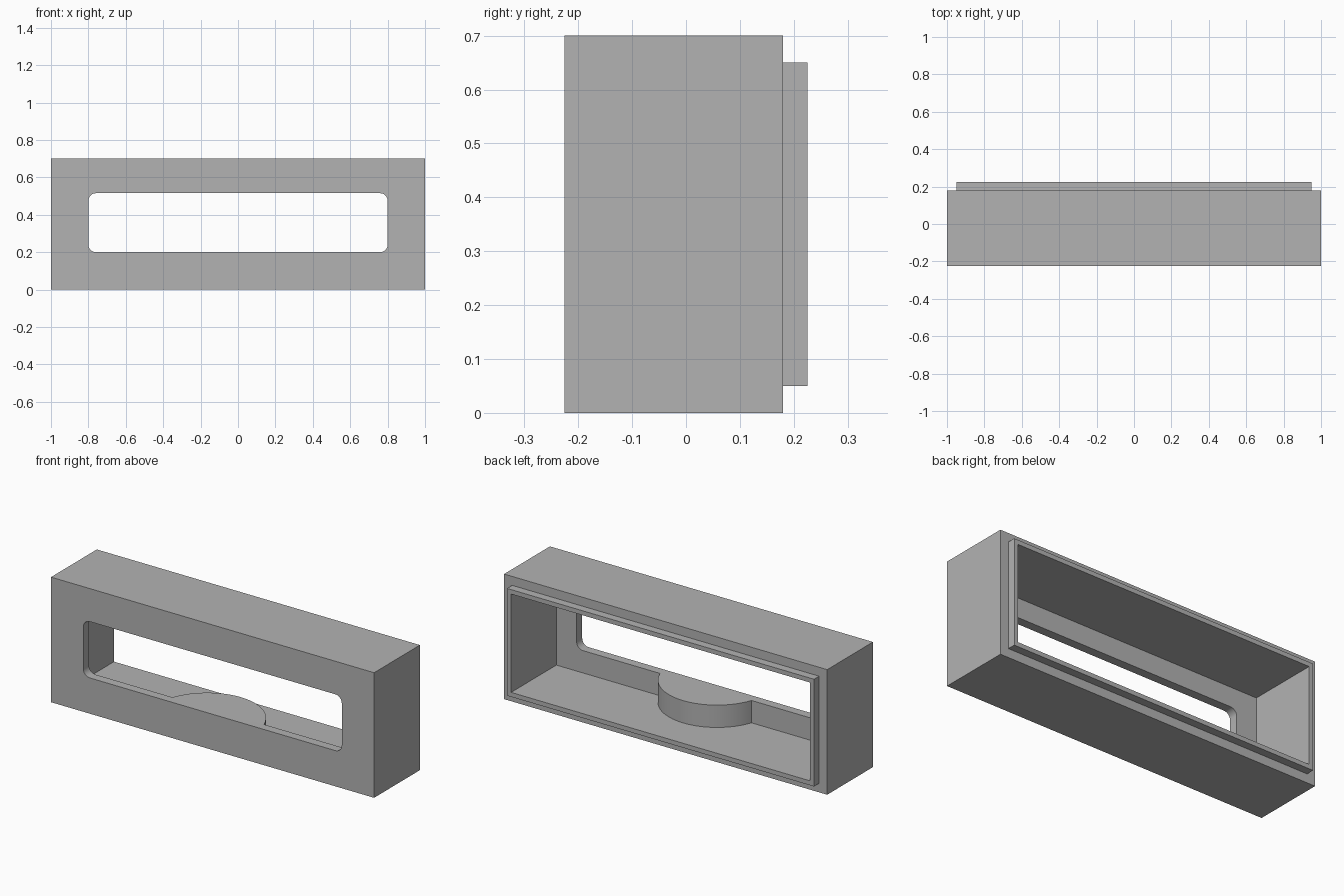
import bpy
import bmesh
from math import radians, sin, cos, asin, pi

if "Cube" in bpy.data.objects:
    bpy.data.objects.remove(bpy.data.objects["Cube"], do_unlink=True)

GREY = (0.45, 0.45, 0.45, 1)
grey = bpy.data.materials.new("plain grey")
grey.use_nodes = True
grey.diffuse_color = GREY
grey.node_tree.nodes["Principled BSDF"].inputs["Base Color"].default_value = GREY


def prism(name, outline, offset):
    """Extrude a closed outline of 3D points along an offset."""
    bm = bmesh.new()
    face = bm.faces.new([bm.verts.new(p) for p in outline])
    moved = bmesh.ops.extrude_face_region(bm, geom=[face])["geom"]
    bmesh.ops.translate(bm, vec=offset,
                        verts=[v for v in moved if isinstance(v, bmesh.types.BMVert)])
    if face.is_valid and len(bm.faces) < len(outline) + 2:
        bm.faces.new([v for v in face.verts])
    bmesh.ops.recalc_face_normals(bm, faces=bm.faces)
    mesh = bpy.data.meshes.new(name)
    bm.to_mesh(mesh)
    bm.free()
    mesh.materials.append(grey)
    obj = bpy.data.objects.new(name, mesh)
    bpy.context.collection.objects.link(obj)
    return obj


def panel(name, half_x, z0, z1, y0, y1, radius=0):
    """Upright rectangle, optionally with rounded corners, running from y0 to y1."""
    steps = 8 if radius else 0
    points = []
    for i, (sx, top) in enumerate([(1, True), (-1, True), (-1, False), (1, False)]):
        cx = sx * (half_x - radius)
        cz = z1 - radius if top else z0 + radius
        for k in range(steps + 1):
            a = (i + k / max(steps, 1)) * pi / 2
            points.append((cx + radius * cos(a), y0, cz + radius * sin(a)))
    return prism(name, points, (0, y1 - y0, 0))


def combine(target, tool, operation):
    mod = target.modifiers.new(operation, "BOOLEAN")
    mod.operation, mod.solver, mod.object = operation, "EXACT", tool
    bpy.context.view_layer.objects.active = target
    bpy.ops.object.modifier_apply(modifier=mod.name)
    bpy.data.objects.remove(tool, do_unlink=True)


def smooth(obj):
    bpy.ops.object.select_all(action="DESELECT")
    obj.select_set(True)
    bpy.context.view_layer.objects.active = obj
    bpy.ops.object.shade_smooth_by_angle(angle=radians(30))


FRONT, INNER, BACK, RIM = -0.225, -0.175, 0.18, 0.225
FLOOR, SILL = 0.075, 0.2

# Housing: block with a stepped rear rim, hollow from the back
housing = panel("housing", 1, 0, 0.7, FRONT, BACK)
combine(housing, panel("rim", 0.95, 0.05, 0.65, 0, RIM), "UNION")
combine(housing, panel("cavity", 0.925, FLOOR, 0.625, INNER, RIM + 0.1), "DIFFERENCE")

# Rounded window through the front wall
combine(housing, panel("window", 0.8, SILL, 0.515, FRONT - 0.1, 0, 0.04), "DIFFERENCE")
smooth(housing)

# Round pedestal on the floor, cut off by the front wall
R, SET_BACK, STEPS = 0.3, 0.1, 48
start = asin(SET_BACK / R)
arc = []
for k in range(STEPS + 1):
    a = start + (pi - 2 * start) * k / STEPS
    arc.append((R * cos(a), INNER - SET_BACK + R * sin(a), FLOOR))
smooth(prism("pedestal", arc, (0, 0, SILL - FLOOR)))
